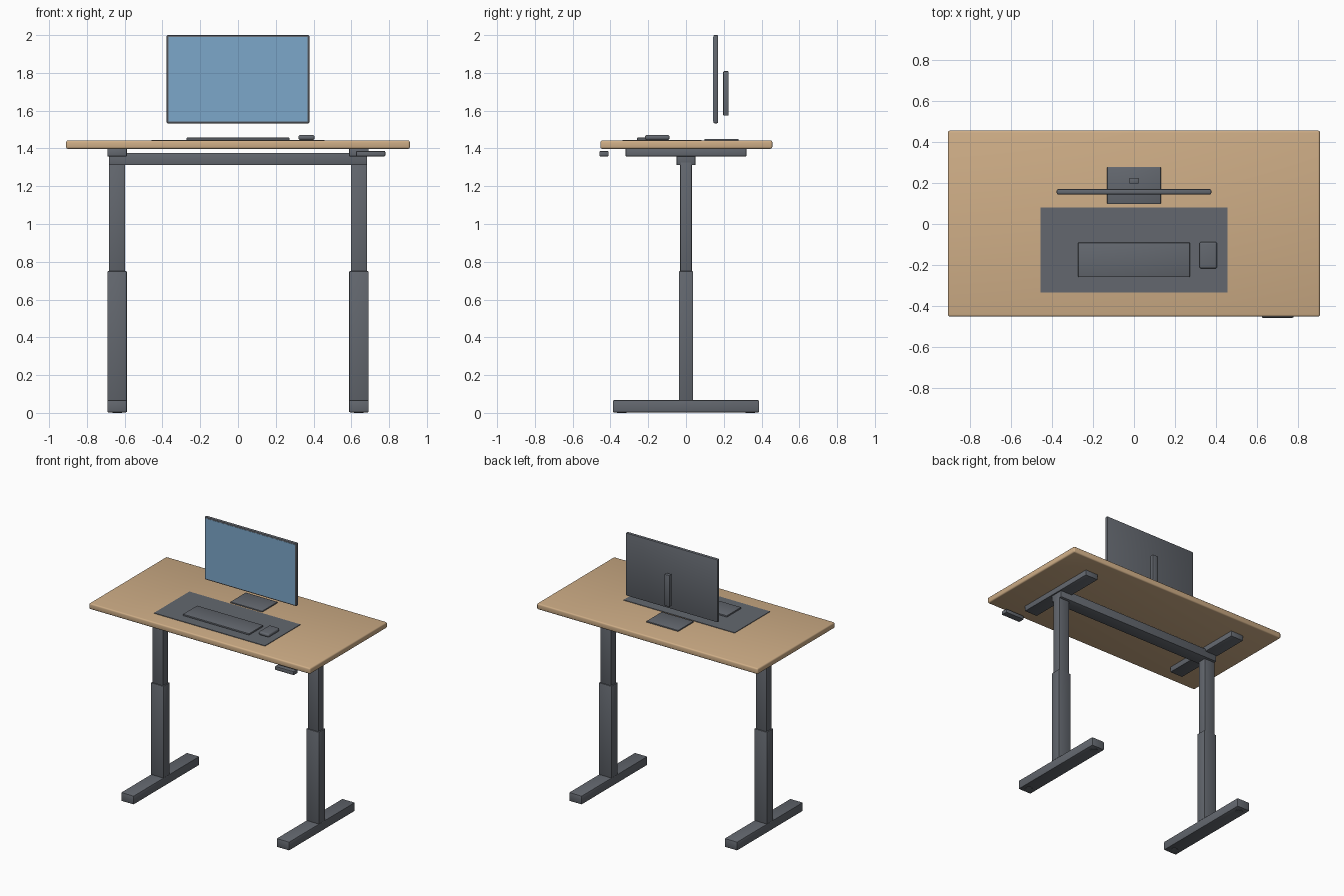
import bpy, bmesh
from mathutils import Vector

if "Cube" in bpy.data.objects:
    bpy.data.objects.remove(bpy.data.objects["Cube"])


def material(name, rgb):
    m = bpy.data.materials.new(name)
    m.diffuse_color = (*rgb, 1.0)
    m.use_nodes = True
    m.node_tree.nodes["Principled BSDF"].inputs["Base Color"].default_value = m.diffuse_color
    return m


WOOD = material("light wood", (0.62, 0.42, 0.24))
GREY = material("dark grey metal", (0.125, 0.137, 0.158))
BLUE = material("screen blue", (0.20, 0.39, 0.59))


def box(name, x, y, z, mat, bevel=0.004, segments=2):
    """Box from (min, max) ranges with lightly rounded edges."""
    lo, hi = Vector((x[0], y[0], z[0])), Vector((x[1], y[1], z[1]))
    bm = bmesh.new()
    bmesh.ops.create_cube(bm, size=1)
    for v in bm.verts:
        v.co = [(lo[i] + hi[i]) / 2 + v.co[i] * (hi[i] - lo[i]) for i in range(3)]
    if bevel:
        bmesh.ops.bevel(bm, geom=bm.edges[:], offset=bevel, segments=segments,
                        profile=0.5, affect='EDGES', clamp_overlap=True)
    me = bpy.data.meshes.new(name)
    bm.to_mesh(me)
    bm.free()
    me.materials.append(mat)
    ob = bpy.data.objects.new(name, me)
    bpy.context.collection.objects.link(ob)
    if bevel:
        bpy.ops.object.select_all(action='DESELECT')
        ob.select_set(True)
        bpy.context.view_layer.objects.active = ob
        bpy.ops.object.shade_smooth_by_angle()
    return ob


# Table top
box("table_top", (-0.91, 0.91), (-0.453, 0.457), (1.398, 1.442), WOOD, 0.01, 3)

# Legs, feet and top brackets on both sides
for side, s in (("left", -1), ("right", 1)):
    def span(a, b):
        return tuple(sorted((s * a, s * b)))
    box(f"{side}_foot", span(0.588, 0.692), (-0.387, 0.387), (0.003, 0.067), GREY, 0.005)
    box(f"{side}_lower_leg", span(0.588, 0.692), (-0.037, 0.037), (0.065, 0.75), GREY)
    box(f"{side}_upper_leg", span(0.597, 0.683), (-0.031, 0.031), (0.74, 1.33), GREY)
    box(f"{side}_top_bracket", span(0.588, 0.692), (-0.32, 0.32), (1.358, 1.399), GREY)
    # Levelling pads under the foot
    for end, y in (("front", -0.34), ("back", 0.34)):
        bpy.ops.mesh.primitive_cylinder_add(vertices=24, radius=0.025, depth=0.006,
                                            location=(s * 0.64, y, 0.003))
        pad = bpy.context.object
        pad.name = f"{side}_{end}_pad"
        pad.data.materials.append(GREY)

# Crossbar and height control
box("crossbar", (-0.683, 0.683), (-0.05, 0.05), (1.312, 1.377), GREY)
box("height_control", (0.625, 0.78), (-0.459, -0.41), (1.358, 1.386), GREY, 0.005)

# Desk mat, keyboard and mouse
box("desk_mat", (-0.457, 0.457), (-0.335, 0.081), (1.441, 1.446), GREY, 0)
box("keyboard", (-0.273, 0.273), (-0.259, -0.091), (1.445, 1.457), GREY, 0.003)
box("mouse", (0.32, 0.406), (-0.218, -0.087), (1.445, 1.471), GREY, 0.011, 4)

# Monitor, its screen and its stand
box("monitor_body", (-0.378, 0.378), (0.145, 0.17), (1.533, 2.0), GREY, 0.006)
box("monitor_screen", (-0.368, 0.368), (0.1435, 0.149), (1.543, 1.99), BLUE, 0)
box("stand_stem", (-0.022, 0.022), (0.197, 0.226), (1.574, 1.809), GREY)
box("stand_base", (-0.131, 0.131), (0.097, 0.279), (1.441, 1.451), GREY, 0.003)
